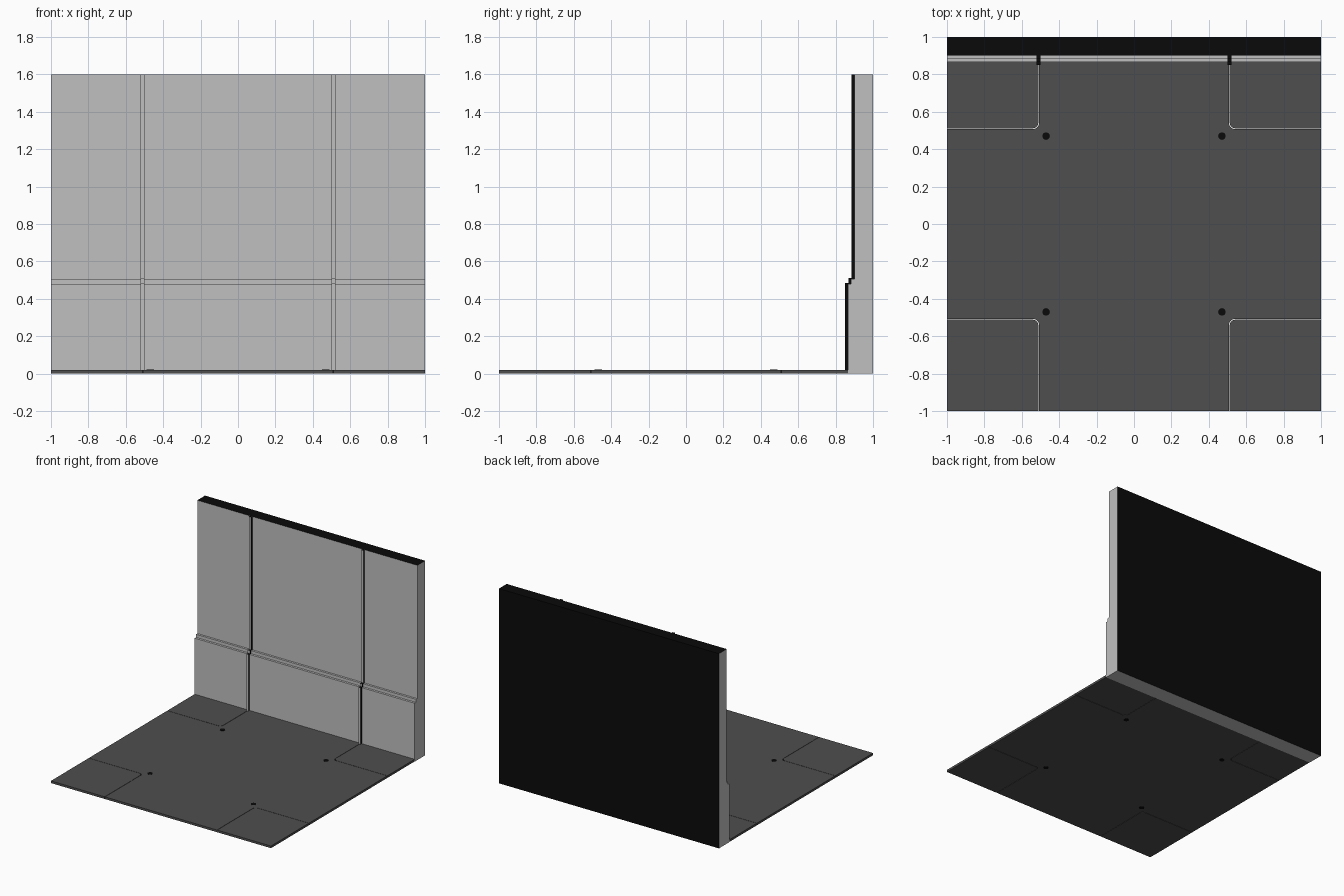
import bpy, bmesh, math
from mathutils import Vector

cube = bpy.data.objects.get("Cube")
if cube:
    bpy.data.objects.remove(cube, do_unlink=True)


def material(name, value):
    m = bpy.data.materials.new(name)
    m.use_nodes = True
    col = (value, value, value, 1)
    m.diffuse_color = col
    m.node_tree.nodes["Principled BSDF"].inputs["Base Color"].default_value = col
    return m


LIGHT = material("light grey wall", 0.53)
DARK = material("dark grey floor", 0.077)
BLACK = material("black", 0.003)


def prism(name, outline, lo, hi, mats, along_x=False, rule=None):
    """Extrude a closed 2D outline from lo to hi, along z or along x."""
    place = (lambda u, v, d: (d, u, v)) if along_x else (lambda u, v, d: (u, v, d))
    bm = bmesh.new()
    base = bm.faces.new([bm.verts.new(place(u, v, lo)) for u, v in outline])
    new = bmesh.ops.extrude_face_region(bm, geom=[base])["geom"]
    shift = Vector(place(0, 0, hi - lo))
    bmesh.ops.translate(bm, vec=shift, verts=[g for g in new if isinstance(g, bmesh.types.BMVert)])
    bmesh.ops.recalc_face_normals(bm, faces=bm.faces)
    bm.normal_update()
    if rule:
        for f in bm.faces:
            f.material_index = rule(f)
    me = bpy.data.meshes.new(name)
    bm.to_mesh(me)
    bm.free()
    for m in mats:
        me.materials.append(m)
    ob = bpy.data.objects.new(name, me)
    bpy.context.collection.objects.link(ob)
    return ob


WALL_Y = 0.865   # front of the lower wall
QUADRANTS = [(1, 1), (-1, 1), (-1, -1), (1, -1)]


def seam(sx, sy, a, r=0.03):
    """Rounded seam path from the side edge to the front or back edge."""
    end = WALL_Y if sy > 0 else 1
    ts = [math.pi / 2 * i / 6 for i in range(7)]
    pts = [(1, a)] + [(a + r - r * math.sin(t), a + r - r * math.cos(t)) for t in ts] + [(a, end)]
    return [(sx * x, sy * y) for x, y in pts], (sx, sy * end)


# Floor: cross-shaped centre and four corner tiles with a fine gap
cross = []
for sx, sy in QUADRANTS:
    path, corner = seam(sx, sy, 0.5085)
    cross += path if sx * sy > 0 else path[::-1]
    tile, corner = seam(sx, sy, 0.5115)
    side = ("back" if sy > 0 else "front") + ("_left" if sx > 0 else "_right")
    prism("floor_tile_" + side, tile + [corner], 0.002, 0.02, [DARK])
    # Round fixing near each tile corner
    disc = [(sx * 0.47 + 0.02 * math.cos(i * math.pi / 8),
             sy * 0.47 + 0.02 * math.sin(i * math.pi / 8)) for i in range(16)]
    prism("floor_fixing_" + side, disc, 0, 0.022, [BLACK])
prism("floor_centre", cross, 0.002, 0.02, [DARK])

# Wall: stepped section, black on the back and the top
section = [(1, 0), (WALL_Y, 0), (WALL_Y, 0.48), (0.883, 0.48), (0.883, 0.505),
           (0.9, 0.505), (0.9, 1.6), (1, 1.6)]
prism("wall", section, -1, 1, [LIGHT, BLACK], True,
      lambda f: int(f.normal.y > 0.9 or f.calc_center_median().z > 1.59))

# Joint strips following the wall steps, light only on the front
strip = [(0.95, 0.01), (0.85, 0.01), (0.85, 0.485), (0.868, 0.485), (0.868, 0.51),
         (0.885, 0.51), (0.885, 1.599), (0.95, 1.599)]
for name, x in (("left", 0.51), ("right", -0.51)):
    prism("joint_strip_" + name, strip, x - 0.01, x + 0.01, [LIGHT, BLACK], True,
          lambda f: int(f.normal.y > -0.9))
